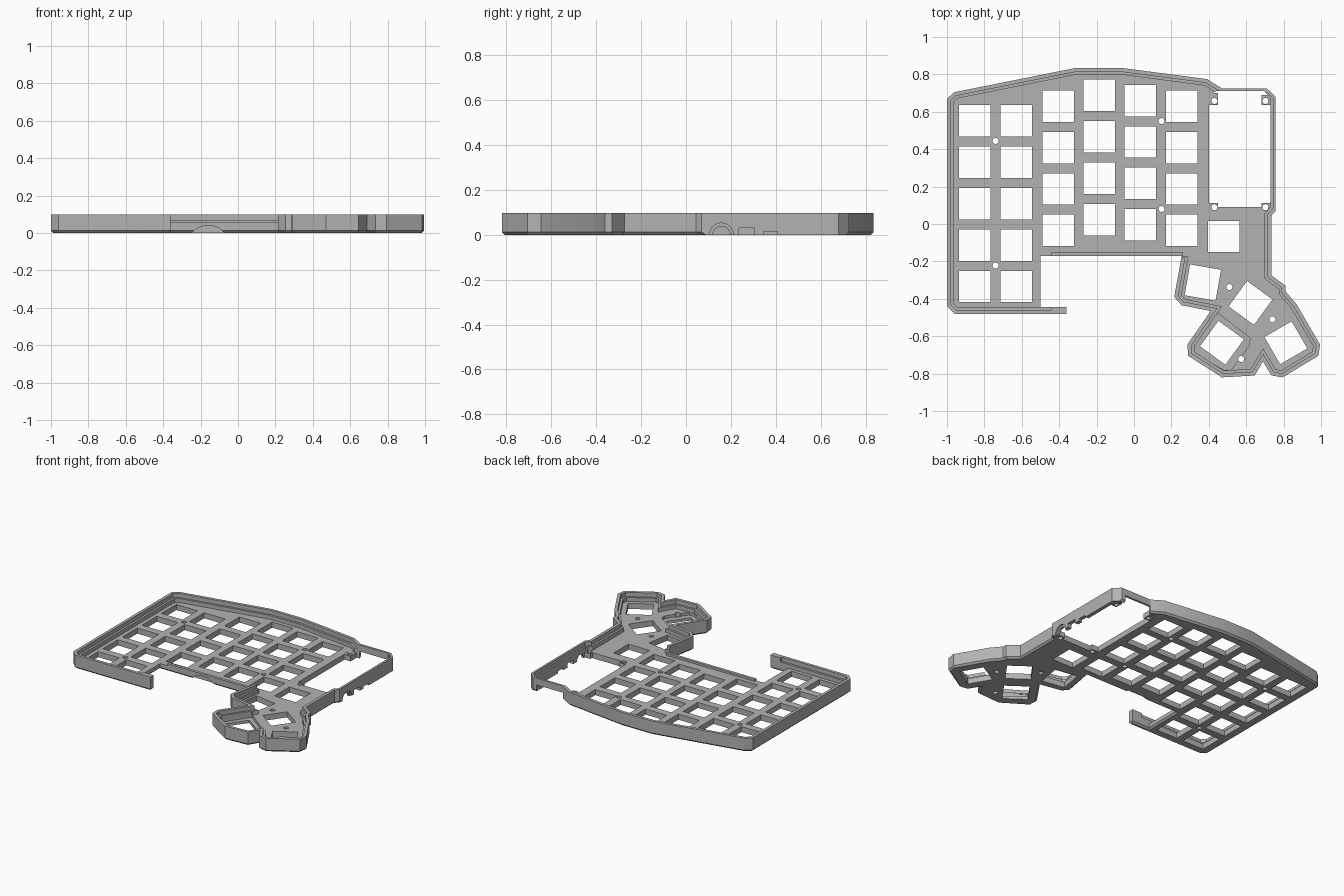
import bpy, bmesh, math
from mathutils import Vector, Matrix

if "Cube" in bpy.data.objects:
    bpy.data.objects.remove(bpy.data.objects["Cube"])

grey = bpy.data.materials.new("case grey")
grey.diffuse_color = (0.45, 0.45, 0.45, 1)
grey.use_nodes = True
grey.node_tree.nodes["Principled BSDF"].inputs["Base Color"].default_value = grey.diffuse_color
TOP, FLOOR, LEDGE = 0.098, 0.04, 0.068
CHAMFER = 0.012

# Clockwise outline of the case
outline = [(-1, .67), (-.96, .705), (-.31, .835), (-.07, .835), (.39, .775), (.47, .725),
           (.71, .725), (.757, .68), (.757, .07), (.735, .045), (.735, -.275), (.81, -.33),
           (.81, -.36), (.87, -.43), (.995, -.645), (.985, -.705), (.795, -.82), (.735, -.81),
           (.69, -.735), (.645, -.81), (.47, -.82), (.29, -.705), (.285, -.645), (.41, -.465),
           (.255, -.435), (.215, -.39), (.255, -.17), (-.5, -.17), (-.5, -.48), (-.96, -.48),
           (-1, -.44)]
OPEN = (26, 27)      # edges with no wall, beside the front recess
BAY = (6, 7)         # edges beside the controller bay


def offset(pts, dists):
    """Move every edge inward by its own distance and intersect neighbours."""
    n, out = len(pts), []
    for i in range(n):
        lines = []
        for k in (i - 1, i):
            a, b = Vector(pts[k % n]), Vector(pts[(k + 1) % n])
            d = (b - a).normalized()
            lines.append((a + Vector((d.y, -d.x)) * dists[k % n], d))
        (p, d), (q, e) = lines
        w = q - p
        t = (w.x * e.y - w.y * e.x) / (d.x * e.y - d.y * e.x)
        out.append(tuple(p + d * t))
    return out


def loft(bm, rings):
    """Closed solid through rings of (points, z)."""
    loops = [[bm.verts.new((x, y, z)) for x, y in pts] for pts, z in rings]
    n = len(loops[0])
    for lo, hi in zip(loops, loops[1:]):
        for i in range(n):
            j = (i + 1) % n
            bm.faces.new((lo[i], lo[j], hi[j], hi[i]))
    bm.faces.new(loops[0])
    bm.faces.new(loops[-1])


def prism(bm, pts, z0, z1):
    loft(bm, [(pts, z0), (pts, z1)])


def rect(x0, x1, y0, y1):
    return [(x0, y0), (x1, y0), (x1, y1), (x0, y1)]


def disc(x, y, r, n=24):
    return [(x + r * math.cos(2 * math.pi * i / n), y + r * math.sin(2 * math.pi * i / n))
            for i in range(n)]


def rod(bm, centre, r, length, axis):
    rot = Matrix.Rotation(math.pi / 2, 4, axis)
    bmesh.ops.create_cone(bm, cap_ends=True, segments=48, radius1=r, radius2=r, depth=length,
                          matrix=Matrix.Translation(centre) @ rot)


def finish(bm, name):
    bmesh.ops.recalc_face_normals(bm, faces=bm.faces)
    me = bpy.data.meshes.new(name)
    bm.to_mesh(me)
    bm.free()
    ob = bpy.data.objects.new(name, me)
    bpy.context.collection.objects.link(ob)
    me.materials.append(grey)
    return ob


def carve(ob, build):
    """Subtract the solids made by build(bm) from ob."""
    bm = bmesh.new()
    build(bm)
    cutter = finish(bm, "cutter")
    cutter.hide_render = True
    mod = ob.modifiers.new("cut", 'BOOLEAN')
    mod.operation, mod.solver, mod.object = 'DIFFERENCE', 'EXACT', cutter
    deps = bpy.context.evaluated_depsgraph_get()
    me = bpy.data.meshes.new_from_object(ob.evaluated_get(deps))
    ob.modifiers.clear()
    ob.data = me
    bpy.data.objects.remove(cutter)


def edge_dists(wall, **special):
    d = [wall] * len(outline)
    for i in OPEN:
        d[i] = special.get("open_d", wall)
    for i in BAY:
        d[i] = special.get("bay_d", wall)
    return d


# Case body with a chamfered bottom edge
bm = bmesh.new()
loft(bm, [(offset(outline, edge_dists(CHAMFER, bay_d=0.0)), 0), (outline, CHAMFER), (outline, TOP)])
body = finish(bm, "case_body")

# Stepped interior: ledge, then thin upper wall
inner = offset(outline, edge_dists(.036, open_d=-.005))
upper = offset(outline, edge_dists(.021, open_d=-.008, bay_d=.015))
carve(body, lambda b: prism(b, inner, FLOOR, .12))
carve(body, lambda b: prism(b, upper, LEDGE, .13))

# Lowered floor under the left thumb key
pocket = [(.44, -.47), (.62, -.61), (.615, -.65), (.52, -.78), (.48, -.78), (.325, -.69), (.323, -.645)]
carve(body, lambda b: prism(b, pocket, .02, .06))

# Controller bay, open through the floor
bay = [(.4, .09), (.73, .09), (.73, .672), (.697, .71), (.44, .71), (.4, .69)]
carve(body, lambda b: prism(b, bay, -.05, .15))


def key_holes(b):
    # columns: x, top key y, number of keys
    for x, y, count in [(-.852, .552, 5), (-.63, .552, 5), (-.405, .63, 4), (-.185, .688, 4),
                        (.033, .66, 4), (.255, .63, 4), (.48, -.067, 1)]:
        for k in range(count):
            cy = y - k * .2215
            prism(b, rect(x - .084, x + .084, cy - .084, cy + .084), -.05, .15)
    # rotated thumb keys
    for x, y, deg in [(.368, -.313, -10), (.623, -.422, -36), (.47, -.635, -36), (.812, -.635, 30)]:
        m = Matrix.Rotation(math.radians(deg), 2)
        pts = [tuple(m @ Vector(p) + Vector((x, y))) for p in rect(-.084, .084, -.084, .084)]
        prism(b, pts, -.05, .15)
    # screw holes
    for x, y in [(-.74, .444), (.147, .55), (-.74, -.222), (.147, .08), (.51, -.337),
                 (.74, -.51), (.573, -.722)]:
        prism(b, disc(x, y, .016), -.05, .15)


carve(body, key_holes)


def wall_ports(b):
    rod(b, (.75, .158, 0), .038, .08, 'Y')                                   # round jack
    prism(b, [(x, y) for x, y in rect(.71, .79, .235, .305)], -.02, .03)     # square port
    prism(b, rect(.71, .79, .345, .408), -.02, .015)                         # switch slot
    prism(b, rect(.47, .68, .69, .76), -.02, .05)                            # rear plug opening


carve(body, wall_ports)
carve(body, lambda b: rod(b, (.777, .158, 0), .052, .06, 'Y'))               # jack counterbore
carve(body, lambda b: rod(b, (-.16, -.17, -.08), .12, .05, 'X'))             # front finger notch

# Screw tabs in the bay corners
bm = bmesh.new()
for x0, x1, y0, y1 in [(.398, .45, .635, .70), (.682, .735, .635, .69),
                       (.398, .45, .07, .112), (.682, .735, .07, .112)]:
    prism(bm, rect(x0, x1, y0, y1), .002, FLOOR - .001)
tabs = finish(bm, "bay_screw_tabs")


def tab_holes(b):
    for x in (.43, .703):
        for y in (.658, .09):
            prism(b, disc(x, y, .016), -.05, .15)


carve(tabs, tab_holes)
carve(body, tab_holes)

# Raised lip along the front recess
bm = bmesh.new()
prism(bm, rect(-.44, .262, -.17, -.15), FLOOR - .001, .055)
finish(bm, "recess_lip")

# Wall spur reaching past the left key block
bm = bmesh.new()
loft(bm, [(rect(-.502, -.37, -.468, -.456), 0), (rect(-.502, -.36, -.48, -.444), CHAMFER),
          (rect(-.502, -.36, -.48, -.444), TOP)])
spur = finish(bm, "front_wall_spur")
carve(spur, lambda b: prism(b, rect(-.52, -.44, -.459, -.42), LEDGE, .13))

# Crisp edges with smooth round parts
for ob in bpy.context.collection.objects:
    ob.select_set(True)
    bpy.context.view_layer.objects.active = ob
bpy.ops.object.shade_smooth_by_angle(angle=math.radians(25))
